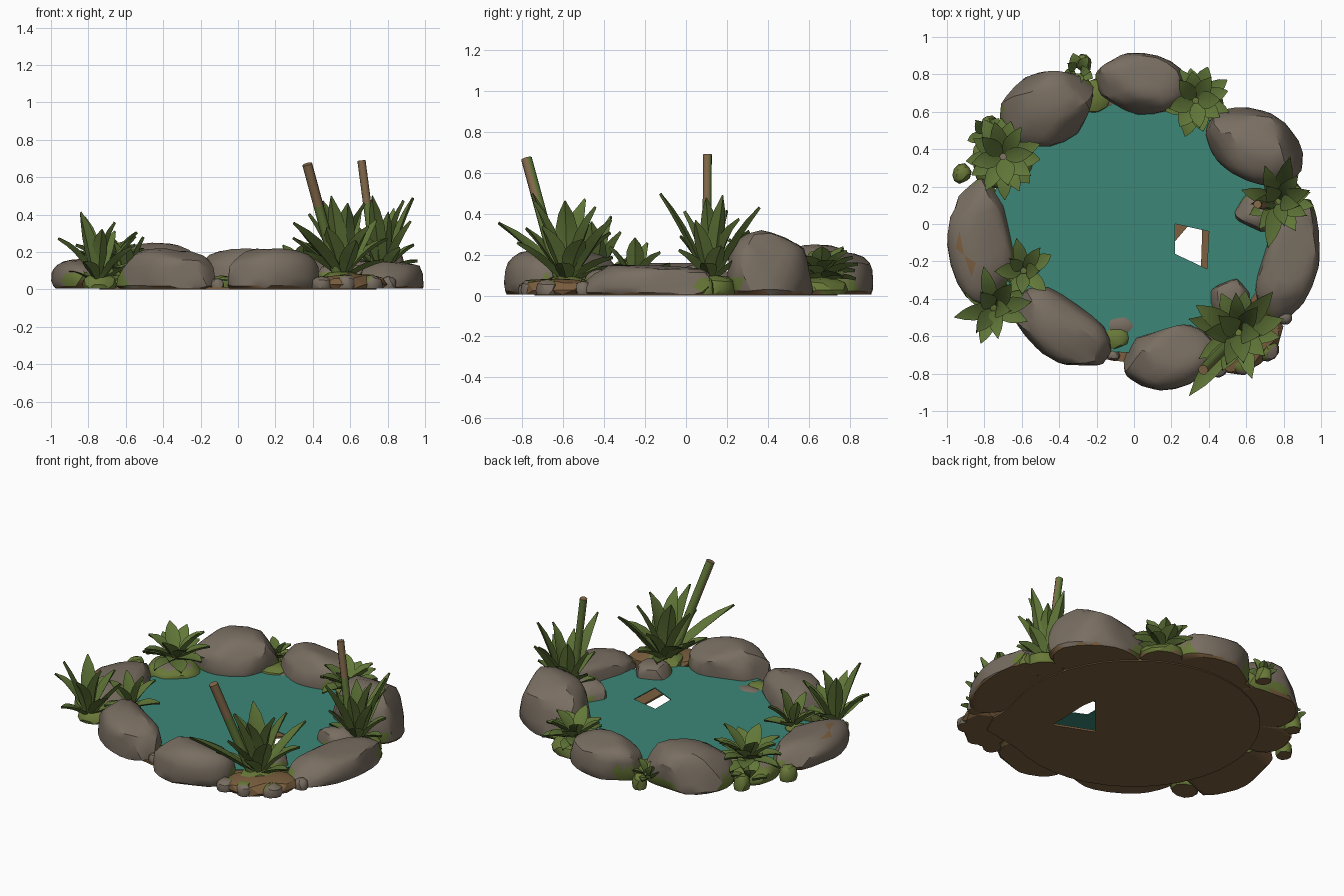
import bpy, bmesh, math, random
from mathutils import Vector, Matrix

old = bpy.data.objects.get("Cube")
if old:
    bpy.data.objects.remove(old)
random.seed(7)


def material(name, r, g, b):
    m = bpy.data.materials.new(name)
    m.use_nodes = True
    m.diffuse_color = (r, g, b, 1)
    m.node_tree.nodes["Principled BSDF"].inputs["Base Color"].default_value = (r, g, b, 1)
    return m


STONE = material("grey brown stone", .19, .155, .12)
EARTH = material("brown earth", .2, .115, .05)
MOSS = material("moss green", .14, .19, .04)
LEAF = material("leaf green", .12, .185, .04)
WATER = material("teal water", .045, .24, .185)
REED = material("reed brown", .23, .142, .07)


def finish(bm, name, mats, angle=None):
    bmesh.ops.recalc_face_normals(bm, faces=bm.faces)
    mesh = bpy.data.meshes.new(name)
    bm.to_mesh(mesh)
    bm.free()
    for m in mats:
        mesh.materials.append(m)
    ob = bpy.data.objects.new(name, mesh)
    bpy.context.collection.objects.link(ob)
    if angle:
        bpy.ops.object.select_all(action='DESELECT')
        ob.select_set(True)
        bpy.context.view_layer.objects.active = ob
        bpy.ops.object.shade_smooth_by_angle(angle=math.radians(angle))
    return ob


# Plants: name, x, y, base z, leaf count, length, width, steepest and flattest angle, shrink
PLANTS = [
    ("back_rosette", .33, .66, .09, 20, .18, .095, 52, 5, .05),
    ("back_left_rosette", -.70, .36, .11, 20, .21, .095, 55, 3, .05),
    ("front_left_tall_plant", -.75, -.45, .05, 10, .32, .09, 85, 22, .35),
    ("front_left_small_plant", -.59, -.25, .07, 9, .20, .08, 75, 15, .2),
    ("side_tall_plant", .77, .12, .08, 14, .36, .09, 82, 35, .5),
    ("front_tall_plant", .56, -.58, .07, 15, .40, .105, 84, 25, .42),
    ("back_sprout", -.30, .82, .06, 8, .09, .06, 70, 10, .1),
    ("side_sprout", -.79, .48, .05, 6, .11, .07, 60, 10, .1),
]
# Long stray leaves: azimuth, pitch, length
STRAYS = {
    "front_tall_plant": [(232, 38, .50), (50, 52, .40), (165, 42, .33), (250, 72, .46)],
    "side_tall_plant": [(258, 64, .48), (20, 72, .44), (75, 60, .42)],
    "front_left_tall_plant": [(235, 72, .39), (10, 55, .3)],
}


def near_plant(p, reach):
    return any((p.x - q[1]) ** 2 + (p.y - q[2]) ** 2 < reach ** 2 for q in PLANTS)


# Boulders: a squarish sphere cut back by random planes, with a flat brown underside
def boulder(name, x, y, a, b, h, turn=0, top=STONE, cuts=12, detail=3, chips=()):
    bm = bmesh.new()
    bmesh.ops.create_icosphere(bm, subdivisions=detail, radius=1)
    planes = []
    for _ in range(cuts):
        n = Vector((random.gauss(0, 1), random.gauss(0, 1), random.gauss(.25, .6)))
        planes.append((n.normalized(), random.uniform(.80, .95)))
    for v in bm.verts:
        flat = math.hypot(v.co.x, v.co.y)
        if flat > 0:
            grow = flat ** -.3
            v.co.x *= grow
            v.co.y *= grow
        for n, d in planes:
            over = v.co.dot(n) - d
            if over > 0:
                v.co -= n * over * .95
        v.co.z = max(v.co.z, -.35)
        if v.co.z > 0:
            v.co.z = v.co.z ** .75
    spin = Matrix.Rotation(math.radians(turn), 3, 'Z')
    lo = [min(v.co[i] for v in bm.verts) for i in range(3)]
    hi = [max(v.co[i] for v in bm.verts) for i in range(3)]
    for v in bm.verts:
        u = [(v.co[i] - lo[i]) / (hi[i] - lo[i]) for i in range(3)]
        v.co = spin @ Vector(((2 * u[0] - 1) * a, (2 * u[1] - 1) * b, 0)) \
            + Vector((x, y, .006 + u[2] * (h - .006)))
    bm.normal_update()
    for f in bm.faces:
        c = f.calc_center_median()
        if f.normal.z < -.6:
            f.material_index = 1
        elif top == STONE and near_plant(c, .2) and c.z < .09:
            f.material_index = 2
    for cx, cy in chips:
        spot = Vector((cx, cy, h))
        min(bm.faces, key=lambda f: (f.calc_center_median() - spot).length).material_index = 1
    return finish(bm, name, [top, EARTH, MOSS], 28)


boulder("back_left_boulder", -.46, .62, .27, .20, .25, 25)
boulder("back_boulder", .04, .75, .25, .165, .22, -5)
boulder("back_right_boulder", .65, .42, .28, .19, .32, -28)
boulder("right_boulder", .835, -.2, .33, .155, .15, 76)
boulder("front_boulder", .19, -.72, .25, .165, .22, 12)
boulder("front_left_boulder", -.40, -.56, .30, .16, .22, -35)
boulder("left_boulder", -.82, -.09, .33, .18, .16, 95, chips=((-.92, -.13), (-.84, -.2)))
boulder("side_inner_stone", .67, .07, .13, .11, .15, 0)
boulder("front_inner_stone", .51, -.40, .115, .10, .13, 10)
boulder("back_left_ledge", -.70, .35, .17, .16, .10, 20)

# Pebbles filling the gaps
PEBBLES = [(.80, -.50, .045, .07), (.72, -.68, .06, .08), (.45, -.76, .06, .07),
           (.57, -.75, .06, .08), (-.11, -.70, .035, .06),
           (-.74, -.42, .09, .08), (.91, .09, .05, .09), (-.13, .66, .05, .06)]
for i, (x, y, r, h) in enumerate(PEBBLES):
    boulder(f"pebble_{i + 1}", x, y, r, r * .85, h, i * 40, cuts=5, detail=2)

# Mossy lumps
LUMPS = [(-.09, -.61, .075, .075), (-.21, .68, .10, .08), (-.92, .27, .055, .1),
         (-.77, .53, .05, .1), (-.27, .86, .05, .1), (.35, .67, .13, .09),
         (.79, .14, .12, .10), (-.62, -.26, .08, .08), (.55, -.58, .12, .10)]
for i, (x, y, r, h) in enumerate(LUMPS):
    boulder(f"moss_lump_{i + 1}", x, y, r, r * .9, h, i * 30, MOSS, 5, 2)
boulder("front_earth_mound", .60, -.63, .21, .14, .085, 35, EARTH, 8, 2)
boulder("shore_patch", -.07, -.54, .09, .06, .062, 0, STONE, 4, 2)


# Pond sheets: a filled outline with an opening
def sheet(name, radius, z, opening, mat, thick):
    bm = bmesh.new()
    outline = []
    for i in range(40):
        t = math.tau * i / 40
        r = radius(t)
        outline.append((r * math.cos(t), r * math.sin(t)))
    for loop in (outline, opening):
        vs = [bm.verts.new((x, y, z)) for x, y in loop]
        for i, v in enumerate(vs):
            bm.edges.new((v, vs[i - 1]))
    bmesh.ops.triangle_fill(bm, use_beauty=True, edges=bm.edges[:])
    ob = finish(bm, name, [mat])
    mod = ob.modifiers.new("thickness", 'SOLIDIFY')
    mod.thickness = thick
    mod.offset = 0


def base_radius(t):
    corner = math.exp(-((t - math.radians(317)) / .2) ** 2)
    return .74 + .13 * corner


sheet("water", lambda t: .77 - .08 * math.sin(t) ** 2, .05,
      [(.22, 0), (.40, -.04), (.39, -.24), (.22, -.16)], WATER, .006)
sheet("pond_bed", base_radius, .006,
      [(.35, .06), (.29, -.01), (.11, -.22), (.355, -.32), (.365, -.03)], EARTH, .012)


# Leaves: folded tapering blades that bend outwards
def add_leaf(bm, root, azimuth, pitch, length, width, droop):
    out = Vector((math.cos(azimuth), math.sin(azimuth), 0))
    side = Vector((-out.y, out.x, 0))
    p = Vector(root) + out * .018
    rings = []
    profile = (.35, .75, 1, .95, .65, .06)
    for i, w in enumerate(profile):
        a = pitch - droop * (i / 5) ** 1.5
        along = out * math.cos(a) + Vector((0, 0, math.sin(a)))
        up = along.cross(side)
        half = side * width * w / 2
        fold = up * width * w * .15
        rings.append([bm.verts.new(q) for q in
                      (p - half + fold, p + up * .003, p + half + fold, p - up * .012)])
        p = p + along * length / 5
    for r0, r1 in zip(rings, rings[1:]):
        for k in range(4):
            bm.faces.new((r0[k], r0[k - 1], r1[k - 1], r1[k]))
    bm.faces.new(rings[0])
    bm.faces.new(rings[-1])


for name, x, y, z, count, length, width, steep, flat, shrink in PLANTS:
    bm = bmesh.new()
    for i in range(count):
        f = i / (count - 1)
        pitch = math.radians(steep + (flat - steep) * f)
        size = length * random.uniform(.88, 1.08) * (1 - shrink * f)
        add_leaf(bm, (x, y, z + .03 * (1 - f)), i * 2.4 + random.uniform(-.2, .2), pitch,
                 size, width * random.uniform(.85, 1.1), random.uniform(.15, .7))
    for azimuth, pitch, size in STRAYS.get(name, []):
        add_leaf(bm, (x, y, z), math.radians(azimuth), math.radians(pitch), size, width, .15)
    finish(bm, name, [LEAF], 50)


# Reed stems, green low down and on the inner side
def reed(name, foot, tip, radius):
    foot, tip = Vector(foot), Vector(tip)
    axis = tip - foot
    bm = bmesh.new()
    bmesh.ops.create_cone(bm, cap_ends=True, segments=10, radius1=radius,
                          radius2=radius, depth=axis.length)
    rungs = [e for e in bm.edges if abs(e.verts[0].co.z - e.verts[1].co.z) > .1]
    bmesh.ops.subdivide_edges(bm, edges=rungs, cuts=7)
    place = Matrix.Translation((foot + tip) / 2) @ axis.to_track_quat('Z', 'Y').to_matrix().to_4x4()
    bmesh.ops.transform(bm, matrix=place, verts=bm.verts)
    bm.normal_update()
    for f in bm.faces:
        if f.calc_center_median().z < .44 or f.normal.y > .35:
            f.material_index = 1
    finish(bm, name, [REED, LEAF], 40)


reed("front_reed", (.53, -.62, .08), (.37, -.78, .67), .027)
reed("side_reed", (.74, .10, .08), (.66, .105, .69), .022)
